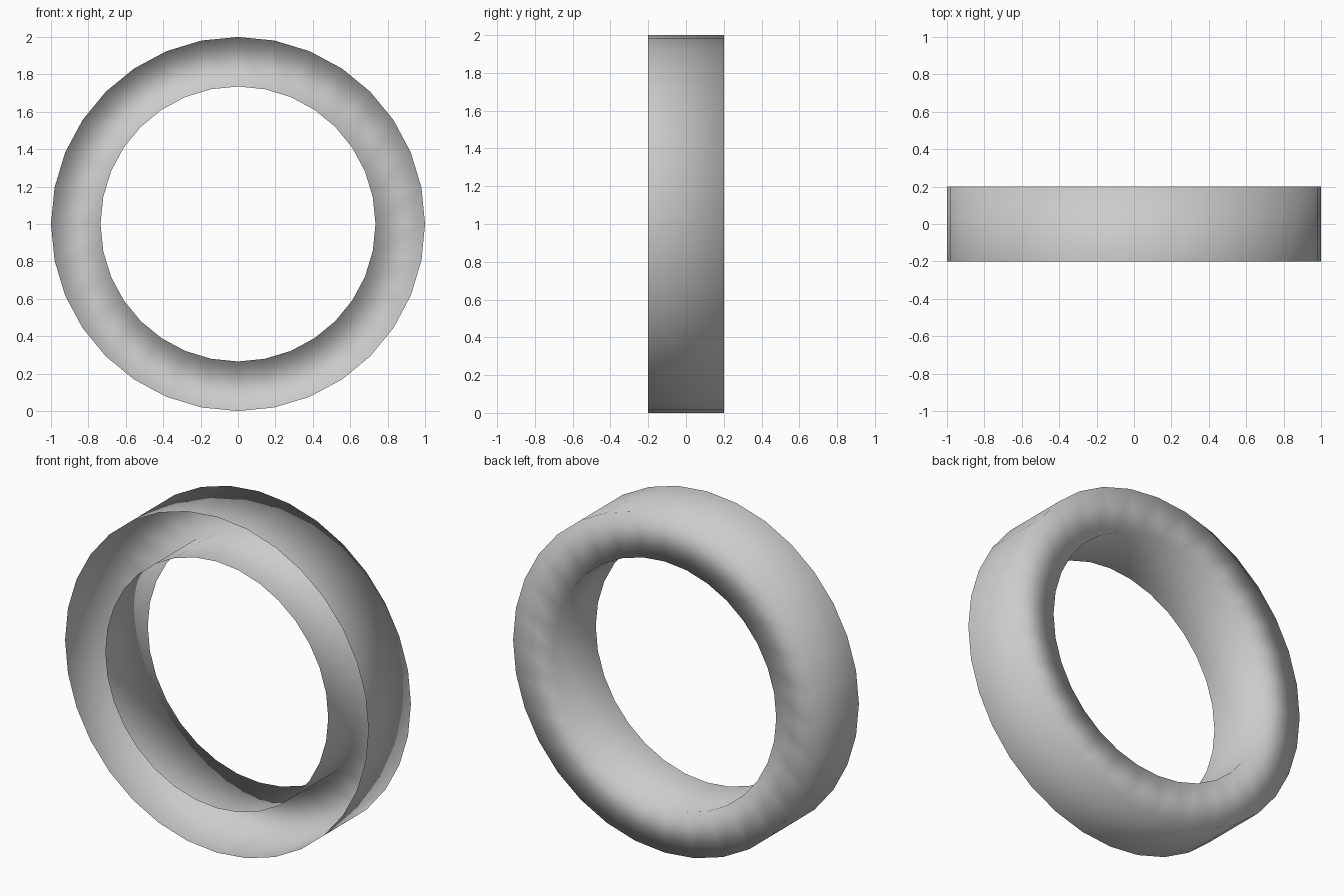
import bpy, bmesh
from math import sin, cos, pi

if "Cube" in bpy.data.objects:
    bpy.data.objects.remove(bpy.data.objects["Cube"])

SIDES = 32
# U-shaped channel section (radius, y), open toward the front
PROFILE = [(1.0, -0.2), (1.0, 0.2), (0.735, 0.2), (0.735, -0.2)]

# Ring channel: outer wall, back wall and inner wall swept round the y axis
bm = bmesh.new()
rings = [[bm.verts.new((r * sin(2 * pi * i / SIDES), y, 1 + r * cos(2 * pi * i / SIDES)))
          for i in range(SIDES)] for r, y in PROFILE]
for a, b in zip(rings, rings[1:]):
    for i in range(SIDES):
        j = (i + 1) % SIDES
        face = bm.faces.new((a[i], b[i], b[j], a[j]))
        face.smooth = True

# Make the outer wall face outward
bm.normal_update()
first = next(iter(bm.faces))
c = first.calc_center_median()
if first.normal.x * c.x + first.normal.z * (c.z - 1) < 0:
    bmesh.ops.reverse_faces(bm, faces=bm.faces[:])

mesh = bpy.data.meshes.new("ring_channel")
bm.to_mesh(mesh)
bm.free()
bpy.context.collection.objects.link(bpy.data.objects.new("ring_channel", mesh))
